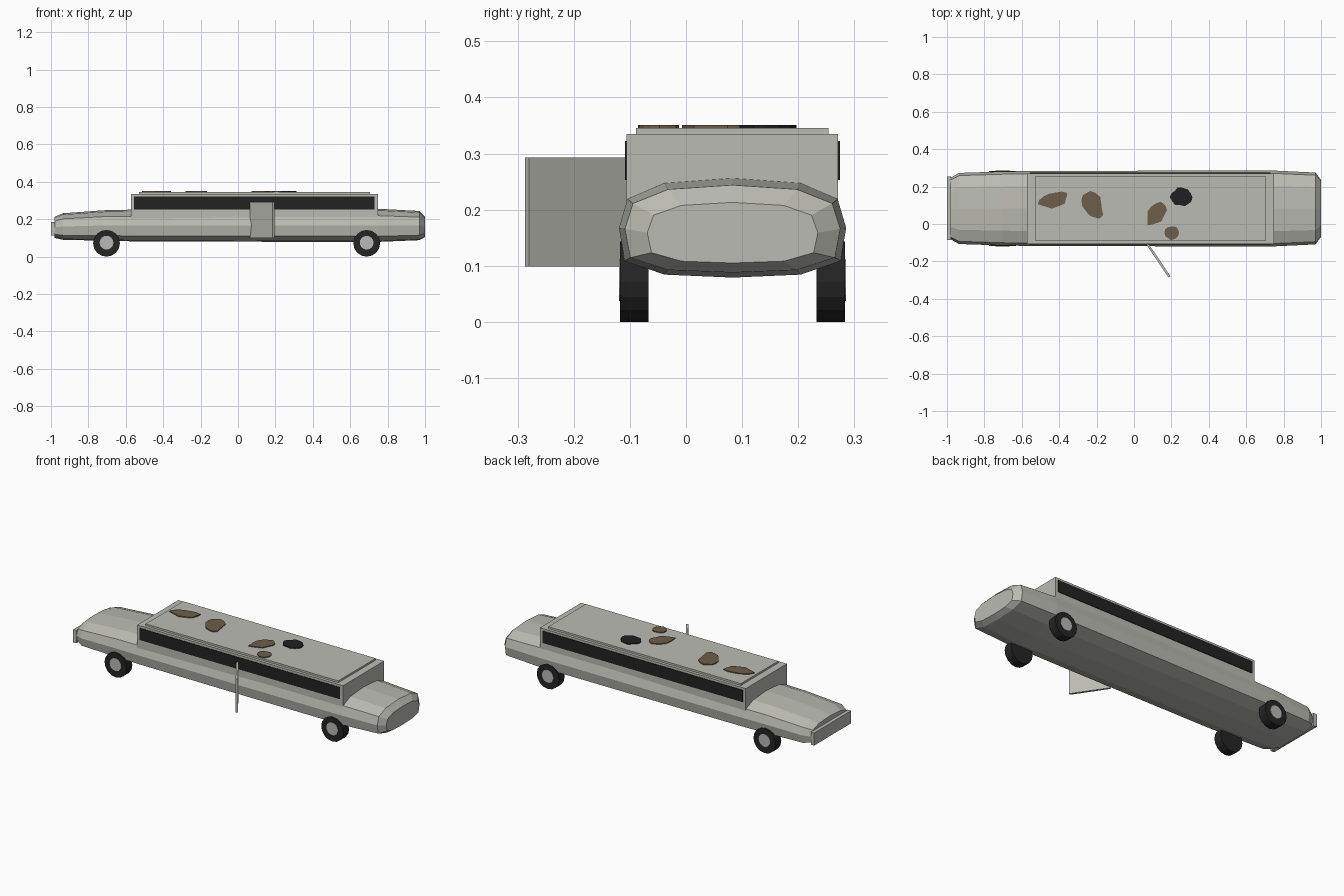
import bpy, bmesh, math, random
from mathutils import Matrix

if "Cube" in bpy.data.objects:
    bpy.data.objects.remove(bpy.data.objects["Cube"])

YC = 0.083  # centre line of the car body


def material(name, rgb):
    m = bpy.data.materials.new(name)
    m.diffuse_color = (*rgb, 1)
    m.use_nodes = True
    m.node_tree.nodes["Principled BSDF"].inputs["Base Color"].default_value = m.diffuse_color
    return m


PAINT = material("pale grey paint", (0.50, 0.50, 0.455))
HUB = material("hub grey", (0.48, 0.48, 0.46))
GLASS = material("dark glass", (0.016, 0.016, 0.016))
TYRE = material("black rubber", (0.018, 0.018, 0.019))
RUST = material("brown rust", (0.155, 0.112, 0.07))
HOLE = material("black burn", (0.014, 0.014, 0.016))


def finish(name, bm, mat):
    bmesh.ops.recalc_face_normals(bm, faces=bm.faces)
    me = bpy.data.meshes.new(name)
    bm.to_mesh(me)
    bm.free()
    me.materials.append(mat)
    ob = bpy.data.objects.new(name, me)
    bpy.context.collection.objects.link(ob)
    return ob


def box(name, x, y, z, mat):
    bm = bmesh.new()
    size = [b - a for a, b in (x, y, z)]
    mid = [(a + b) / 2 for a, b in (x, y, z)]
    bmesh.ops.create_cube(bm, size=1, matrix=Matrix.Translation(mid) @ Matrix.Diagonal((*size, 1)))
    return finish(name, bm, mat)


def cylinder(name, x, y, z, r, depth, mat, sides=16):
    bm = bmesh.new()
    m = Matrix.Translation((x, y, z)) @ Matrix.Rotation(math.pi / 2, 4, 'X')
    bmesh.ops.create_cone(bm, cap_ends=True, segments=sides, radius1=r, radius2=r, depth=depth, matrix=m)
    return finish(name, bm, mat)


# Body: one rounded section lofted along the length
half = [(0, 1), (0.6, 0.9), (0.925, 0.58), (1, 0), (0.95, -0.66), (0.6, -0.94), (0, -1)]
section = half + [(-u, v) for u, v in half[-2:0:-1]]
stations = [  # x, half width, bottom, top
    (-0.98, 0.165, 0.100, 0.213), (-0.935, 0.190, 0.090, 0.232),
    (-0.70, 0.198, 0.085, 0.249), (-0.57, 0.200, 0.082, 0.251),
    (0.30, 0.2025, 0.079, 0.256), (0.75, 0.2025, 0.079, 0.256),
    (0.97, 0.192, 0.088, 0.244), (1.0, 0.152, 0.105, 0.213)]
bm = bmesh.new()
rings = []
for x, w, lo, hi in stations:
    mid, h = (lo + hi) / 2, (hi - lo) / 2
    rings.append([bm.verts.new((x, YC + u * w, mid + v * h)) for u, v in section])
n = len(section)
for a, b in zip(rings, rings[1:]):
    for i in range(n):
        j = (i + 1) % n
        bm.faces.new((a[i], a[j], b[j], b[i]))
bm.faces.new(rings[0])
bm.faces.new(rings[-1])
finish("body", bm, PAINT)

# Cabin, roof panel and rear bumper
box("cabin", (-0.573, 0.748), (YC - 0.189, YC + 0.188), (0.20, 0.335), PAINT)
box("roof_panel", (-0.53, 0.706), (YC - 0.172, YC + 0.171), (0.33, 0.346), PAINT)
box("rear_bumper", (-1.0, -0.978), (YC - 0.168, YC + 0.170), (0.112, 0.185), PAINT)

# Long side windows
for side, s in (("right", -1), ("left", 1)):
    y = YC + s * 0.1895
    box(side + "_window", (-0.555, 0.73), (y - 0.002, y + 0.002), (0.253, 0.322), GLASS)

# Open door, swung out on its hinge
door = box("open_door", (0.0, 0.215), (-0.006, 0.006), (0.099, 0.293), PAINT)
door.location = (0.07, -0.105, 0)
door.rotation_euler.z = math.radians(-56)

# Wheels
for end, x in (("rear", -0.703), ("front", 0.688)):
    for side, s in (("right", -1), ("left", 1)):
        cylinder(f"{end}_{side}_tyre", x, YC + s * 0.175, 0.0715, 0.0715, 0.051, TYRE)
        cylinder(f"{end}_{side}_hub", x, YC + s * 0.188, 0.0745, 0.037, 0.029, HUB)


# Ragged patches on the roof
def patch(name, x, y, rx, ry, turn, mat, seed):
    rnd = random.Random(seed)
    bm = bmesh.new()
    ring = []
    for i in range(14):
        a = math.tau * i / 14
        k = rnd.uniform(0.82, 1.08)
        px, py = k * rx * math.cos(a), k * ry * math.sin(a)
        c, s = math.cos(turn), math.sin(turn)
        ring.append(bm.verts.new((x + px * c - py * s, y + px * s + py * c, 0.345)))
    top = bmesh.ops.extrude_face_region(bm, geom=[bm.faces.new(ring)])["geom"]
    bmesh.ops.translate(bm, vec=(0, 0, 0.006), verts=[v for v in top if isinstance(v, bmesh.types.BMVert)])
    finish(name, bm, mat)


patch("rust_patch_1", -0.43, 0.128, 0.085, 0.042, 0.25, RUST, 1)
patch("rust_patch_2", -0.222, 0.103, 0.078, 0.055, -1.1, RUST, 2)
patch("rust_patch_3", 0.118, 0.056, 0.075, 0.045, 0.95, RUST, 3)
patch("rust_patch_4", 0.205, -0.047, 0.041, 0.041, 0.0, RUST, 4)
patch("burn_patch", 0.253, 0.143, 0.06, 0.05, -0.4, HOLE, 5)
